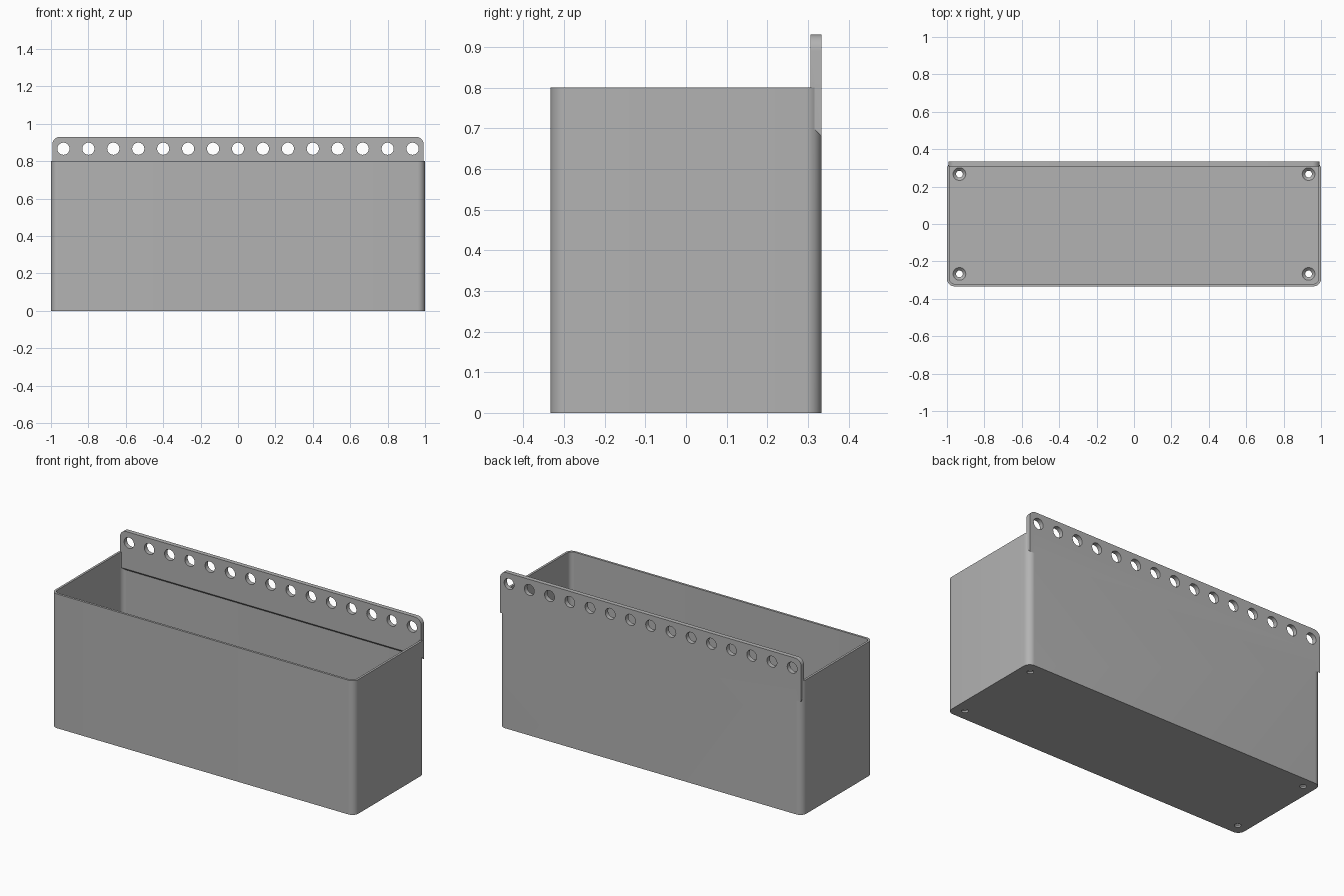
import bpy, bmesh
from math import sin, cos, pi
from mathutils import Matrix, Vector

if "Cube" in bpy.data.objects:
    bpy.data.objects.remove(bpy.data.objects["Cube"])

HALF_X, HALF_Y, HEIGHT, TOP = 1.0, 0.3333, 0.8, 0.93
WALL, PLATE, FLOOR, RADIUS = 0.0133, 0.0267, 0.0267, 0.04
PITCH = 2 / 15

grey = bpy.data.materials.new("plain grey")
grey.use_nodes = True
colour = (0.448, 0.448, 0.448, 1)
grey.diffuse_color = colour
grey.node_tree.nodes["Principled BSDF"].inputs["Base Color"].default_value = colour


def rounded(x, low, high, r_low, r_high, steps=10):
    """Rectangle outline with rounded corners, counter-clockwise."""
    points = []
    corners = ((x, high, r_high, 1, 1), (-x, high, r_high, -1, 1),
               (-x, low, r_low, -1, -1), (x, low, r_low, 1, -1))
    for turn, (cx, cy, r, sx, sy) in enumerate(corners):
        if r == 0:
            points.append((cx, cy))
            continue
        for i in range(steps + 1):
            a = (turn + i / steps) * pi / 2
            points.append((cx - sx * r + r * cos(a), cy - sy * r + r * sin(a)))
    return points


def finish(name, bm):
    bmesh.ops.recalc_face_normals(bm, faces=bm.faces)
    mesh = bpy.data.meshes.new(name)
    bm.to_mesh(mesh)
    bm.free()
    mesh.materials.append(grey)
    obj = bpy.data.objects.new(name, mesh)
    bpy.context.scene.collection.objects.link(obj)
    return obj


def prism(name, outline, z0, z1):
    bm = bmesh.new()
    face = bm.faces.new([bm.verts.new((x, y, z0)) for x, y in outline])
    new = bmesh.ops.extrude_face_region(bm, geom=[face])["geom"]
    bmesh.ops.translate(bm, vec=(0, 0, z1 - z0),
                        verts=[v for v in new if isinstance(v, bmesh.types.BMVert)])
    return finish(name, bm)


def combine(target, tool, operation):
    """Apply a boolean and discard the tool."""
    mod = target.modifiers.new(operation, "BOOLEAN")
    mod.operation, mod.solver, mod.object = operation, "EXACT", tool
    bpy.context.view_layer.update()
    graph = bpy.context.evaluated_depsgraph_get()
    result = bpy.data.meshes.new_from_object(target.evaluated_get(graph))
    target.modifiers.clear()
    target.data = result
    bpy.data.objects.remove(tool)


def cones(name, spots):
    """Several cone or cylinder cutters: centre, depth, two radii, rotation."""
    bm = bmesh.new()
    for centre, depth, r1, r2, turn in spots:
        bmesh.ops.create_cone(bm, cap_ends=True, segments=32, radius1=r1, radius2=r2,
                              depth=depth, matrix=Matrix.Translation(centre) @ turn)
    return finish(name, bm)


# Open box with rounded upright corners
box = prism("planter_box", rounded(HALF_X, -HALF_Y, HALF_Y, RADIUS, RADIUS), 0, HEIGHT)
ri = RADIUS - WALL
cavity = prism("cavity", rounded(HALF_X - WALL, -HALF_Y + WALL, HALF_Y - WALL, ri, ri),
               FLOOR, HEIGHT + 0.2)
combine(box, cavity, "DIFFERENCE")

# Hanging plate along the back, its underside sloping up towards the inside
plate = prism("hanging_plate", rounded(0.993, 0.68, TOP, 0, RADIUS), 0, PLATE)
for v in plate.data.vertices:
    x, z, depth = v.co
    if z < 0.69:
        z += depth
    v.co = Vector((x, HALF_Y - depth, z))
combine(box, plate, "UNION")

# Row of round holes through the plate
sideways = Matrix.Rotation(pi / 2, 4, "X")
combine(box, cones("row_holes", [((i * PITCH, HALF_Y, 0.867), 0.2, 0.0325, 0.0325, sideways)
                                 for i in range(-7, 8)]), "DIFFERENCE")

# Countersunk screw holes in the floor corners
spots = [(sx * 7 * PITCH, sy * 2 * PITCH) for sx in (-1, 1) for sy in (-1, 1)]
upright = Matrix.Identity(4)
combine(box, cones("screw_holes", [((x, y, 0), 0.2, 0.018, 0.018, upright)
                                   for x, y in spots]), "DIFFERENCE")
combine(box, cones("countersinks", [((x, y, FLOOR), 0.036, 0.016, 0.052, upright)
                                    for x, y in spots]), "DIFFERENCE")

bpy.ops.object.select_all(action="DESELECT")
box.select_set(True)
bpy.context.view_layer.objects.active = box
bpy.ops.object.shade_smooth_by_angle(angle=pi / 6)
